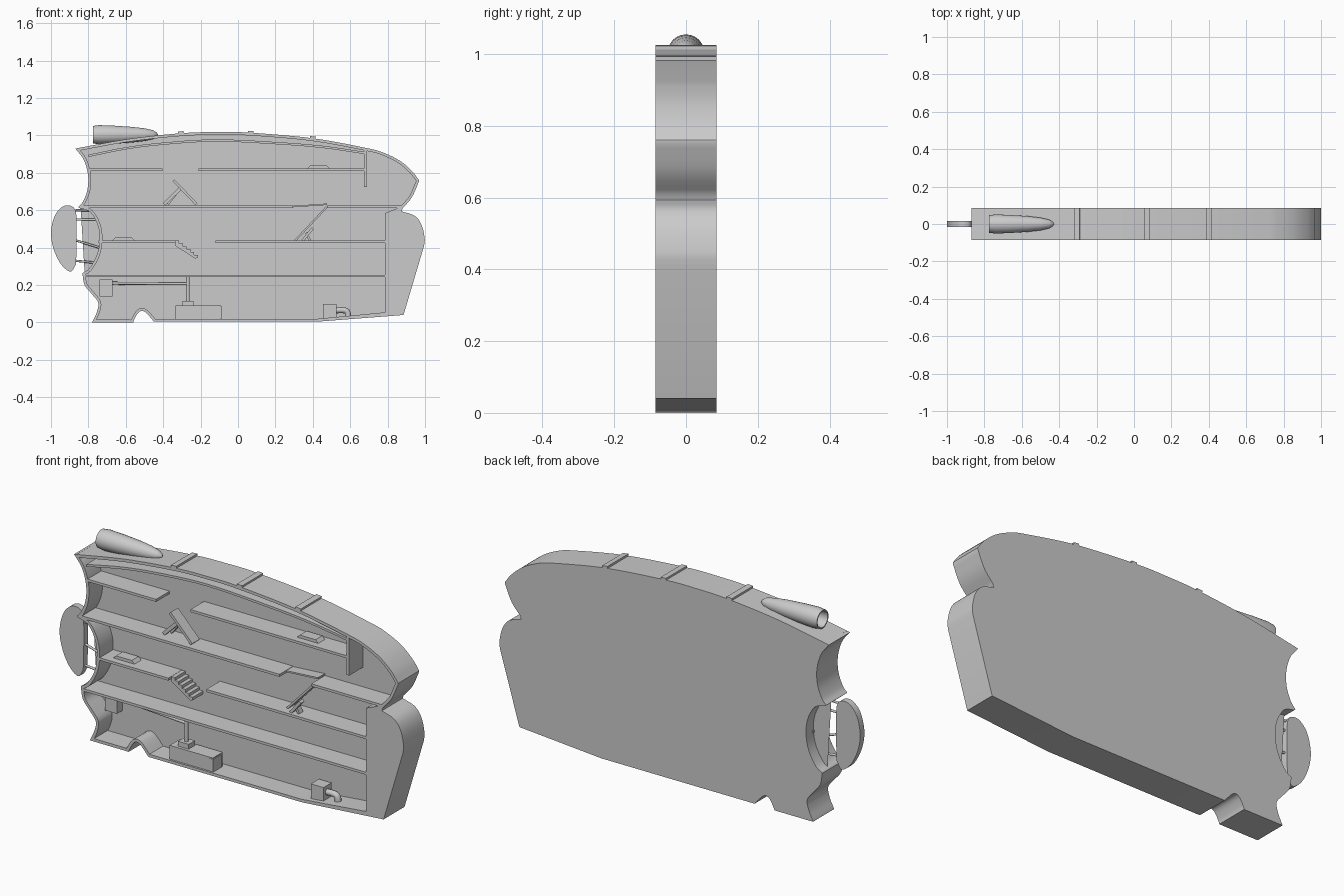
import bpy, bmesh, math
from mathutils import Vector

if "Cube" in bpy.data.objects:
    bpy.data.objects.remove(bpy.data.objects["Cube"])

grey = bpy.data.materials.new("plain grey")
grey.use_nodes = True
grey.diffuse_color = (0.6, 0.6, 0.6, 1)
grey.node_tree.nodes["Principled BSDF"].inputs["Base Color"].default_value = (0.6, 0.6, 0.6, 1)

FRONT, WALL, BACK = -0.085, 0.025, 0.085


def finish(name, bm):
    bmesh.ops.recalc_face_normals(bm, faces=bm.faces)
    mesh = bpy.data.meshes.new(name)
    bm.to_mesh(mesh)
    bm.free()
    mesh.materials.append(grey)
    ob = bpy.data.objects.new(name, mesh)
    bpy.context.collection.objects.link(ob)
    bpy.ops.object.select_all(action='DESELECT')
    ob.select_set(True)
    bpy.context.view_layer.objects.active = ob
    bpy.ops.object.shade_smooth_by_angle(angle=math.radians(30))
    return ob


def ring(bm, pts, y):
    return [bm.verts.new((x, y, z)) for x, z in pts]


def bridge(bm, a, b):
    for i in range(len(a)):
        j = (i + 1) % len(a)
        bm.faces.new((a[i], a[j], b[j], b[i]))


def prism(name, pts, y0=FRONT, y1=WALL + 0.01):
    bm = bmesh.new()
    a, b = ring(bm, pts, y0), ring(bm, pts, y1)
    bridge(bm, a, b)
    bm.faces.new(a)
    bm.faces.new(b)
    return finish(name, bm)


def box(name, x0, x1, z0, z1, y0=FRONT, y1=WALL + 0.01):
    return prism(name, [(x0, z0), (x1, z0), (x1, z1), (x0, z1)], y0, y1)


def board(name, p, q, t, y0, y1):
    p, q = Vector(p), Vector(q)
    d = (q - p).normalized()
    n = Vector((-d.y, d.x)) * t / 2
    return prism(name, [p + n, p - n, q - n, q + n], y0, y1)


def curve(pts, n=5):
    """Smooth run through the points, ends included."""
    v = [Vector(p) for p in pts]
    v = [2 * v[0] - v[1]] + v + [2 * v[-1] - v[-2]]
    out = []
    for a, b, c, d in zip(v, v[1:], v[2:], v[3:]):
        for k in range(n):
            t = k / n
            out.append(0.5 * (2 * b + (c - a) * t + (2 * a - 5 * b + 4 * c - d) * t * t
                              + (3 * b - a - 3 * c + d) * t ** 3))
    return out + [v[-2]]


def inset(pts, t):
    out = []
    for i, p in enumerate(pts):
        a = (p - pts[i - 1]).normalized()
        b = (pts[(i + 1) % len(pts)] - p).normalized()
        n = Vector((-a.y - b.y, a.x + b.x)).normalized()
        out.append(p + n * t / max(0.5, n.dot(Vector((-a.y, a.x)))))
    return out


def tube(name, pts, r):
    cu = bpy.data.curves.new(name, 'CURVE')
    cu.dimensions = '3D'
    cu.bevel_depth = r
    cu.bevel_resolution = 2
    cu.use_fill_caps = True
    sp = cu.splines.new('POLY')
    sp.points.add(len(pts) - 1)
    for s, p in zip(sp.points, pts):
        s.co = (*p, 1)
    cu.materials.append(grey)
    ob = bpy.data.objects.new(name, cu)
    bpy.context.collection.objects.link(ob)


# Hull outline, counter-clockwise from the lower left corner
runs = [
    [(-.78, 0), (-.56, 0)],
    curve([(-.56, .005), (-.535, .05), (-.51, .062), (-.485, .045), (-.45, .005)], 3),
    [(-.44, .004), (.42, .004), (.885, .04)],
    curve([(.995, .41), (.998, .45), (.982, .52), (.945, .57), (.875, .594)]),
    curve([(.88, .61), (.93, .67), (.968, .755)]),
    curve([(.968, .76), (.93, .81), (.865, .865), (.78, .907), (.69, .932), (.4, .985),
           (.06, 1.015), (-.12, 1.018), (-.3, 1.012), (-.58, .982), (-.87, .93)]),
    curve([(-.865, .924), (-.825, .87), (-.802, .79), (-.805, .71), (-.83, .645), (-.855, .617)]),
    curve([(-.85, .612), (-.79, .59), (-.75, .52), (-.74, .44), (-.755, .36), (-.795, .29), (-.83, .265)]),
    curve([(-.832, .262), (-.82, .2), (-.78, .15), (-.747, .105), (-.755, .055), (-.778, .006)]),
]
outline = [Vector(p) for run in runs for p in run]
cavity = inset(outline, 0.015)
for p in cavity:
    if p.y < 0.6:
        p.x = min(p.x, 0.785)

# Hull tray: open at the front, solid at the lower right
bm = bmesh.new()
back, front = ring(bm, outline, BACK), ring(bm, outline, FRONT)
lip, wall = ring(bm, cavity, FRONT), ring(bm, cavity, WALL)
for a, b in ((back, front), (front, lip), (lip, wall)):
    bridge(bm, a, b)
bm.faces.new(back)
bm.faces.new(wall)
finish("hull", bm)

# Arched ceiling, floors and bulkhead
arch = curve([(-.8, .885), (-.6, .925), (-.4, .95), (-.12, .967), (.2, .953), (.45, .933), (.68, .9)])
prism("ceiling", arch + [p + Vector((0, .012)) for p in reversed(arch)])
for name, x0, x1, z in (("top_floor_right", -.805, -.405, .81), ("top_floor_left", -.21, .685, .81),
                        ("third_floor_right", -.835, .295, .613), ("third_floor_left", .475, .875, .613),
                        ("second_floor_right", -.745, -.335, .425), ("second_floor_left", -.12, .79, .425),
                        ("first_floor", -.82, .79, .242)):
    box(name, x0, x1, z, z + .013)
box("bulkhead", .675, .69, .725, .93)

# Stairs
steps, x, z = [(-.335, .437)], -.335, .437
for i in range(6):
    steps += [(x + .02, z), (x + .02, z - .015)]
    x, z = x + .02, z - .015
prism("stairs", steps + [(x - .015, z - .005), (-.335, .41)], -.06, WALL + .01)

# Tilted panel, ramp and their struts
board("tilted_panel", (-.345, .76), (-.222, .632), .014, -.06, .0)
board("panel_support", (-.395, .632), (-.305, .72), .018, -.04, -.02)
board("panel_brace", (-.375, .632), (-.33, .69), .012, -.01, .01)
board("ramp", (.475, .618), (.305, .437), .01, -.04, .01)
board("hatch", (.295, .62), (.475, .632), .008, -.03, WALL + .01)
board("ramp_stand", (.345, .437), (.4, .505), .014, -.07, -.04)
board("ramp_foot", (.385, .437), (.365, .48), .012, -.06, -.03)

# Low wedge-sided benches
for name, x, z in (("upper_bench", .43, .823), ("lower_bench", -.612, .438)):
    prism(name, [(x - .06, z), (x + .06, z), (x + .045, z + .015), (x - .045, z + .015)], -.05, .005)

# Machinery on the lowest level
box("wall_unit", -.74, -.672, .14, .23, -.02, WALL + .01)
box("machine", -.335, -.09, .014, .09, -.075, .005)
box("machine_panel", -.108, -.086, .02, .085, -.078, -.01)
box("post_base", -.297, -.238, .09, .115, -.06, -.01)
tube("post", [(-.268, -.035, .1), (-.268, -.035, .245)], .01)
tube("feed_pipe", [(-.68, 0, .21), (-.268, -.035, .207)], .008)
box("pump", .455, .527, .014, .098, -.06, .005)
bend = curve([(.525, .065), (.565, .065), (.585, .055), (.59, .02)], 4)
tube("pump_pipe", [(p.x, -.03, p.y) for p in bend], .016)

# Straps across the roof
for i, (x, z, tilt) in enumerate(((-.305, 1.014, .06), (.068, 1.016, -.05), (.4, .987, -.12))):
    board("roof_strap_%d" % i, (x - .015, z - .015 * tilt), (x + .015, z + .015 * tilt), .016, FRONT, BACK)

# Rooftop engine pod, hollow at the rear
profile = [(-.72, .001), (-.72, .038), (-.775, .041), (-.775, .047), (-.74, .051), (-.66, .048),
           (-.57, .042), (-.5, .034), (-.455, .024), (-.435, .012), (-.428, .001)]
bm = bmesh.new()
loops = [[bm.verts.new((x, r * math.cos(k * math.tau / 24), 1.004 + r * math.sin(k * math.tau / 24)))
          for k in range(24)] for x, r in profile]
for a, b in zip(loops, loops[1:]):
    bridge(bm, a, b)
bm.faces.new(loops[0])
bm.faces.new(loops[-1])
finish("engine_pod", bm)

# Tail fin and its struts
fin = curve([(-.866, .31), (-.863, .42), (-.863, .55), (-.872, .605), (-.9, .625), (-.94, .618),
             (-.98, .57), (-1, .48), (-.985, .39), (-.945, .31), (-.895, .272), (-.866, .31)])
prism("tail_fin", fin[:-1], -.017, .017)
for i, (za, xb, zb) in enumerate(((.6, -.79, .6), (.55, -.75, .55), (.44, -.74, .4), (.33, -.77, .32))):
    tube("fin_strut_%d" % i, [(-.87, 0, za), (xb, 0, zb)], .006)
